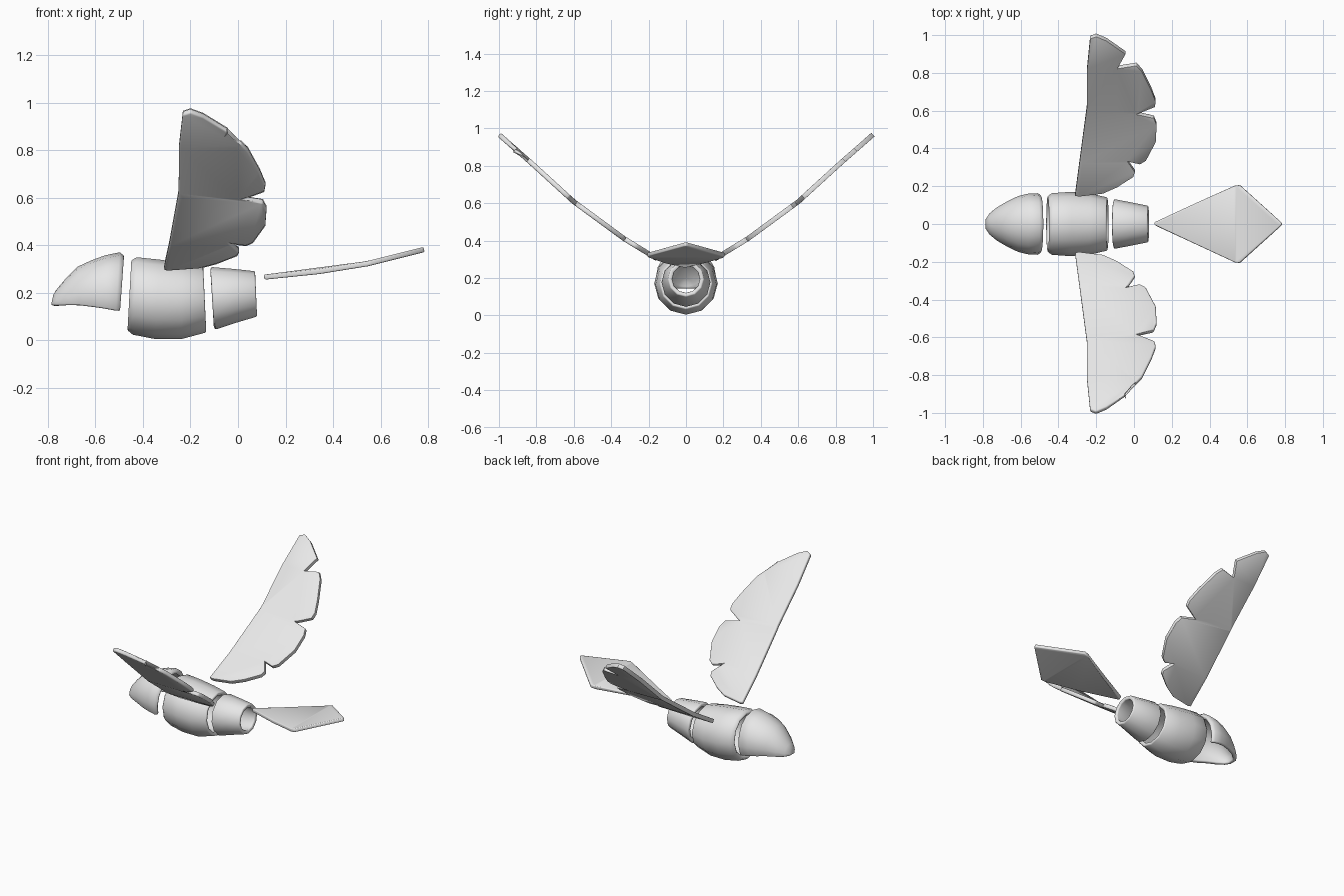
import bpy, bmesh, math
from mathutils import Vector

if "Cube" in bpy.data.objects:
    bpy.data.objects.remove(bpy.data.objects["Cube"])

grey = bpy.data.materials.new("light grey")
grey.diffuse_color = (0.8, 0.8, 0.8, 1)
grey.use_nodes = True
grey.node_tree.nodes["Principled BSDF"].inputs["Base Color"].default_value = grey.diffuse_color


def finish(bm, name, thick, offset, bevel, angle):
    """Turn a surface into a thin smooth shell with rounded rims."""
    me = bpy.data.meshes.new(name)
    bm.to_mesh(me)
    bm.free()
    me.materials.append(grey)
    ob = bpy.data.objects.new(name, me)
    bpy.context.collection.objects.link(ob)
    so = ob.modifiers.new("wall", 'SOLIDIFY')
    so.thickness, so.offset = thick, offset
    be = ob.modifiers.new("rim", 'BEVEL')
    be.width, be.segments = bevel, 2
    be.limit_method, be.angle_limit = 'ANGLE', math.radians(50)
    bpy.ops.object.select_all(action='DESELECT')
    ob.select_set(True)
    bpy.context.view_layer.objects.active = ob
    bpy.ops.object.shade_smooth_by_angle(angle=math.radians(angle))
    return ob


def loft(loops, closed, name, cap=False):
    bm = bmesh.new()
    rows = [[bm.verts.new(p) for p in loop] for loop in loops]
    n = len(rows[0])
    for a, b in zip(rows, rows[1:]):
        for i in range(n if closed else n - 1):
            j = (i + 1) % n
            bm.faces.new((a[i], a[j], b[j], b[i]))
    if cap:
        bm.faces.new(rows[0])
    bmesh.ops.recalc_face_normals(bm, faces=bm.faces)
    # make the normals point away from the long axis
    mid = sum((v.co for v in bm.verts), Vector()) / len(bm.verts)
    if sum((f.calc_center_median() - mid).dot(f.normal) for f in bm.faces) < 0:
        bmesh.ops.reverse_faces(bm, faces=bm.faces)
    return finish(bm, name, 0.024, -1, 0.007, 50)


def ring(name, stations, n=12):
    """stations: x and z of the top, x and z of the bottom, half width."""
    loops = []
    for xt, zt, xb, zb, w in stations:
        loop = []
        for i in range(n):
            a = 2 * math.pi * i / n
            t = (1 + math.cos(a)) / 2
            loop.append((xb + (xt - xb) * t, w * math.sin(a), zb + (zt - zb) * t))
        loops.append(loop)
    return loft(loops, True, name)


def interp(table, v):
    if v <= table[0][0]:
        (a, p), (b, q) = table[:2]
    else:
        for (a, p), (b, q) in zip(table, table[1:]):
            if v <= b:
                break
    return p + (q - p) * (v - a) / (b - a)


def plate(name, outline, axis, bend, thick):
    """Flat outline cut across the axis, then bent upward along it."""
    bm = bmesh.new()
    bm.faces.new([bm.verts.new((x, y, 0)) for x, y in outline])
    bmesh.ops.triangulate(bm, faces=bm.faces)
    no = Vector((0, 0, 0))
    no[axis] = 1
    for v, _ in bend[1:-1]:
        co = no * v
        bmesh.ops.bisect_plane(bm, geom=bm.verts[:] + bm.edges[:] + bm.faces[:],
                               plane_co=co, plane_no=no, dist=1e-5)
    for v in bm.verts:
        v.co.z = interp(bend, v.co[axis])
    bmesh.ops.dissolve_limit(bm, angle_limit=math.radians(0.5),
                             verts=bm.verts, edges=bm.edges)
    bmesh.ops.recalc_face_normals(bm, faces=bm.faces)
    if sum(f.normal.z for f in bm.faces) < 0:
        bmesh.ops.reverse_faces(bm, faces=bm.faces)
    return finish(bm, name, thick, 0, thick * 0.38, 60)


# hollow body segments
ring("body_ring", [(-.452, .334, -.468, .044, .145), (-.427, .349, -.443, .023, .163),
                   (-.33, .339, -.35, .005, .17), (-.235, .326, -.24, .004, .163),
                   (-.145, .311, -.132, .033, .14)])
ring("rear_ring", [(-.115, .308, -.097, .044, .132), (-.02, .3, -.005, .074, .114),
                   (.073, .29, .082, .1, .096)])

# head: arched shell, open underneath
head = []
for xt, zt, xb, zb, w in [(-.778, .19, -.787, .147, .025), (-.765, .212, -.765, .146, .057),
                          (-.725, .26, -.725, .147, .09), (-.674, .31, -.67, .146, .12),
                          (-.615, .337, -.615, .139, .147), (-.56, .357, -.565, .132, .16),
                          (-.498, .37, -.515, .123, .163), (-.477, .353, -.494, .122, .15)]:
    dip = 0.4 * min(1, (zt - .19) / .15)
    zc = (zb + zt * math.sin(dip)) / (1 + math.sin(dip))
    loop = []
    for i in range(11):
        a = -dip + (math.pi + 2 * dip) * i / 10
        z = zc + (zt - zc) * math.sin(a)
        loop.append((xb + (xt - xb) * (z - zb) / (zt - zb), w * math.cos(a), z))
    head.append(loop)
loft(head, False, "head_shell", cap=True)

# wings with notched trailing edges
wing = [(-.312, .155), (-.25, .62), (-.248, .83), (-.232, .988), (-.2, 1.0), (-.145, .977),
        (-.045, .907), (-.088, .83), (.012, .846), (.042, .815), (.092, .715), (.115, .655),
        (.11, .627), (.012, .588), (.105, .567), (.12, .53), (.115, .44), (.063, .342),
        (.032, .323), (-.035, .338), (.005, .28), (-.004, .255), (-.09, .2),
        (-.165, .167), (-.29, .152)]
rise = [(.15, .3), (.33, .41), (.6, .608), (.83, .818), (1.0, .967)]
for side, name in ((1, "left_wing"), (-1, "right_wing")):
    if side > 0:
        plate(name, wing, 1, rise, .026)
    else:
        plate(name, [(x, -y) for x, y in wing], 1,
              [(-y, z) for y, z in reversed(rise)], .026)

# kite shaped tail
tail = [(.11, .006), (.535, .203), (.56, .206), (.775, .012),
        (.785, 0), (.775, -.012), (.56, -.206), (.535, -.203), (.11, -.006)]
plate("tail_fan", tail, 0, [(.11, .265), (.34, .289), (.545, .322), (.785, .382)], .022)
